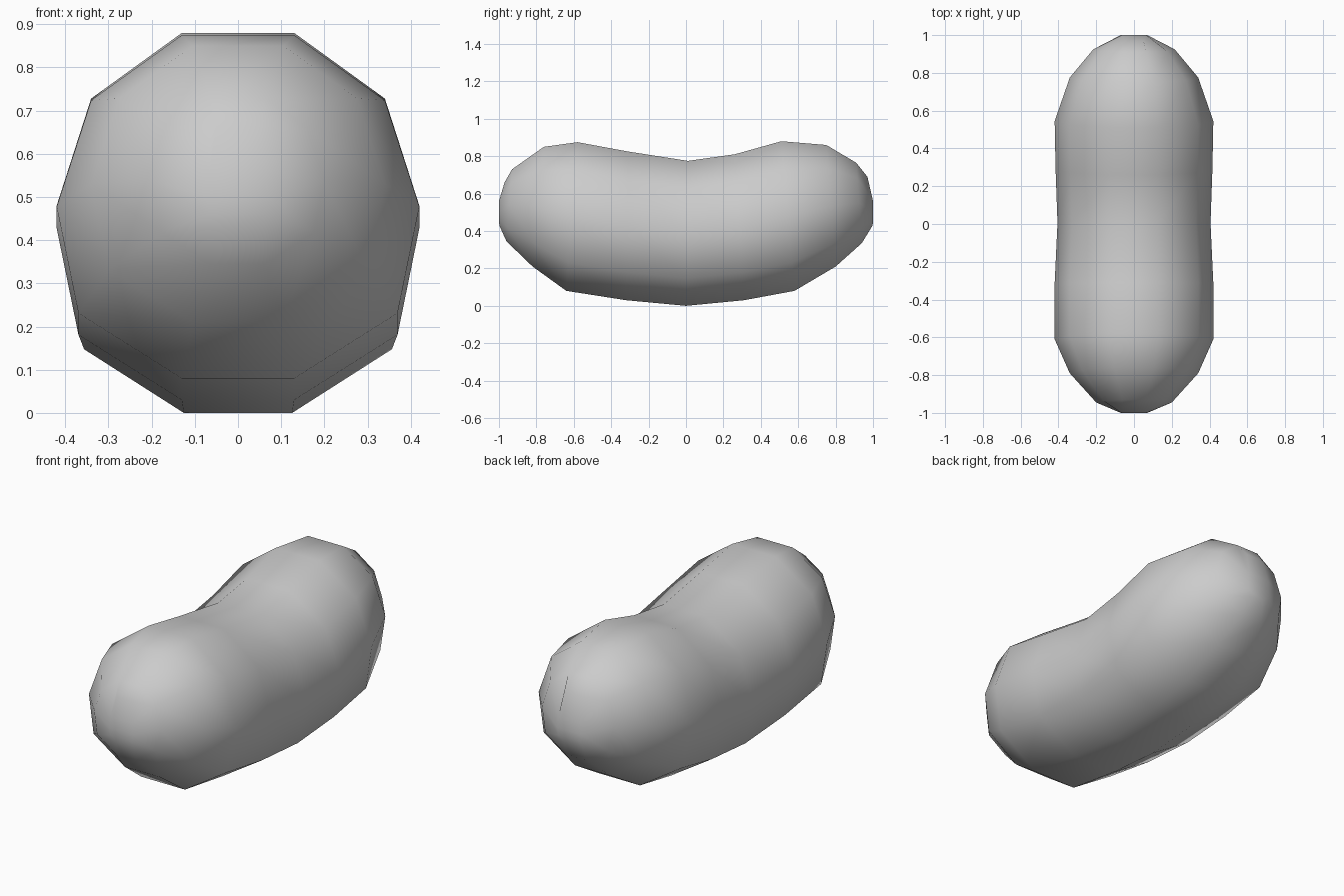
import bpy, bmesh

if "Cube" in bpy.data.objects:
    bpy.data.objects.remove(bpy.data.objects["Cube"])

# Cross-section rows: (width factor, height factor), a ten-sided loop mirrored in x
HALF = [(0.31, 1.0), (0.81, 0.62), (1.0, 0.0), (0.88, -0.62), (0.31, -1.0)]
SECTION = HALF + [(-x, h) for x, h in reversed(HALF)]

# Rings along the body: top y, top z, bottom y, bottom z, half width
RINGS = [
    (-0.93, 0.73, -0.96, 0.345, 0.20),
    (-0.76, 0.85, -0.82, 0.21, 0.34),
    (-0.58, 0.875, -0.64, 0.08, 0.42),
    (-0.31, 0.825, -0.32, 0.03, 0.42),
    (0.01, 0.775, 0.0, 0.0, 0.405),
    (0.26, 0.81, 0.31, 0.03, 0.415),
    (0.51, 0.88, 0.58, 0.08, 0.42),
    (0.75, 0.86, 0.80, 0.21, 0.34),
    (0.91, 0.765, 0.94, 0.335, 0.215),
]


def add_ring(bm, yt, zt, yb, zb, w):
    return [bm.verts.new((w * x,
                          (yt + yb) / 2 + (yt - yb) / 2 * h,
                          (zt + zb) / 2 + (zt - zb) / 2 * h)) for x, h in SECTION]


def add_tip(bm, side, ztop):
    # Small blunt end loop whose upper edge leans back over the body
    rows = [(0.05, 0.97, ztop), (0.065, 1.0, 0.56), (0.07, 1.0, 0.50),
            (0.065, 1.0, 0.46), (0.03, 0.998, 0.43)]
    loop = rows + [(-x, y, z) for x, y, z in reversed(rows)]
    return [bm.verts.new((x, side * y, z)) for x, y, z in loop]


# Bean body
bm = bmesh.new()
loops = [add_tip(bm, -1, 0.66)]
loops += [add_ring(bm, *r) for r in RINGS]
loops.append(add_tip(bm, 1, 0.69))
n = len(SECTION)
for a, b in zip(loops, loops[1:]):
    for i in range(n):
        j = (i + 1) % n
        bm.faces.new((a[i], a[j], b[j], b[i]))
# End caps, split into strips across the tip
for loop in (loops[0], loops[-1]):
    for i in range(4):
        bm.faces.new((loop[i], loop[i + 1], loop[n - 2 - i], loop[n - 1 - i]))
bmesh.ops.recalc_face_normals(bm, faces=bm.faces[:])
for f in bm.faces:
    f.smooth = True

mesh = bpy.data.meshes.new("bean_body")
bm.to_mesh(mesh)
bm.free()
obj = bpy.data.objects.new("bean_body", mesh)
bpy.context.collection.objects.link(obj)
